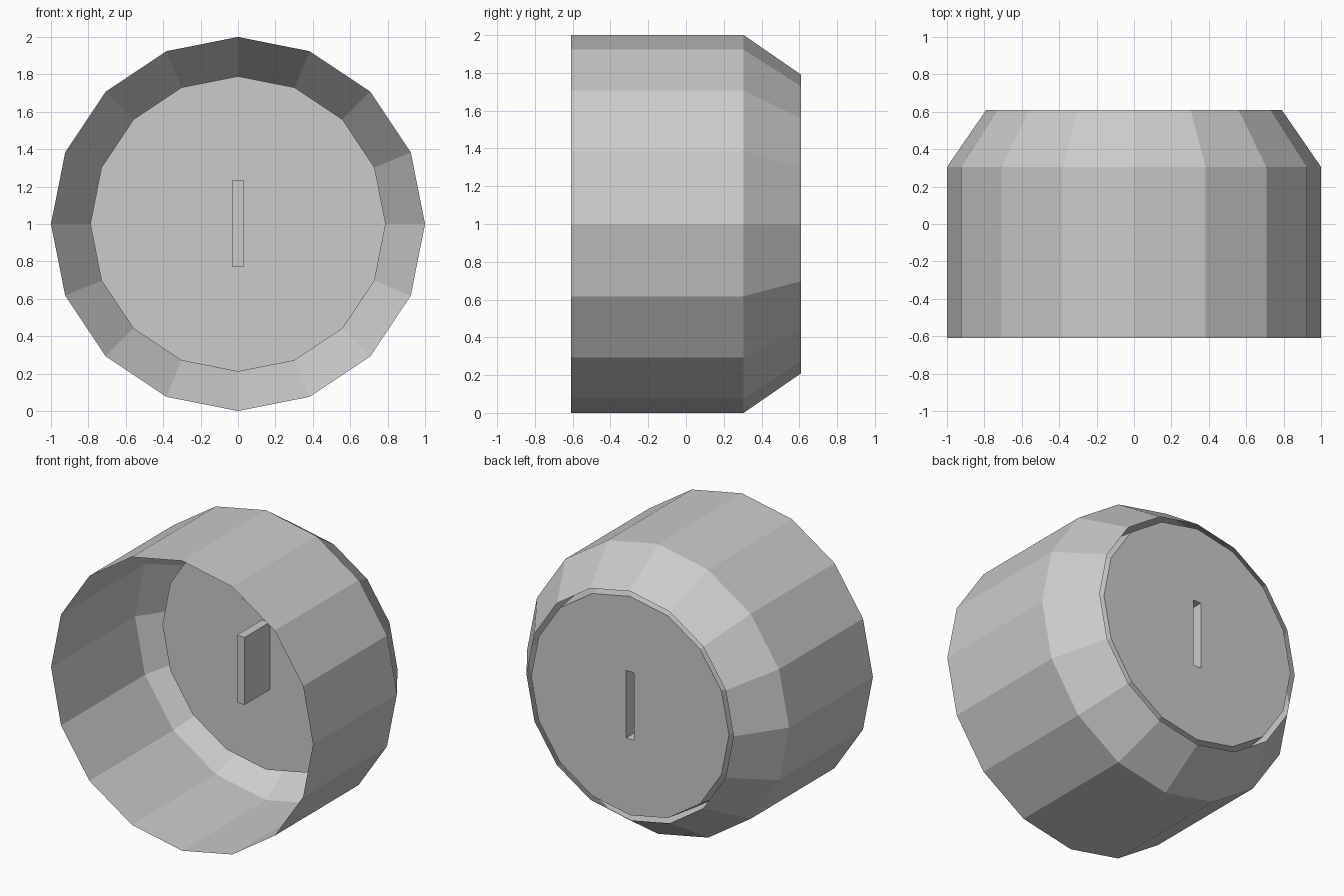
import bpy, bmesh, math

if "Cube" in bpy.data.objects:
    bpy.data.objects.remove(bpy.data.objects["Cube"])

SIDES = 16


def ring(bm, r, y):
    """16-sided loop of vertices around the y axis, centred at z = 1."""
    return [bm.verts.new((r * math.sin(2 * math.pi * i / SIDES), y,
                          1 + r * math.cos(2 * math.pi * i / SIDES)))
            for i in range(SIDES)]


def slot(bm, y):
    """Rectangular loop of the key slot."""
    return [bm.verts.new((x, y, z)) for x, z in
            ((-.03, .77), (.03, .77), (.03, 1.235), (-.03, 1.235))]


def bridge(bm, a, b):
    n = len(a)
    for i in range(n):
        j = (i + 1) % n
        bm.faces.new((a[i], a[j], b[j], b[i]))


def fill_between(bm, outer, hole):
    """Flat face with a hole in it."""
    edges = []
    for loop in (outer, hole):
        for i, v in enumerate(loop):
            w = loop[(i + 1) % len(loop)]
            edges.append(bm.edges.get((v, w)) or bm.edges.new((v, w)))
    bmesh.ops.triangle_fill(bm, use_beauty=True, edges=edges, normal=(0, 1, 0))


def finish(bm, name):
    bmesh.ops.recalc_face_normals(bm, faces=bm.faces[:])
    me = bpy.data.meshes.new(name)
    bm.to_mesh(me)
    bm.free()
    ob = bpy.data.objects.new(name, me)
    bpy.context.collection.objects.link(ob)
    return ob


# Open thin shell: straight wall, then taper to the back rim
bm = bmesh.new()
loops = [ring(bm, r, y) for r, y in ((1, -.61), (1, .305), (.79, .61))]
for a, b in zip(loops, loops[1:]):
    bridge(bm, a, b)
finish(bm, "outer_shell")

# Plug inside the taper, with a small gap to the rim, slotted back face
bm = bmesh.new()
hub_edge, front, back = ring(bm, .39, .305), ring(bm, .79, .305), ring(bm, .755, .61)
bridge(bm, hub_edge, front)
bridge(bm, front, back)
mouth, end = slot(bm, .61), slot(bm, .03)
fill_between(bm, back, mouth)

# Slot pocket, sticking out of the plug's front as a closed box
bridge(bm, mouth, end)
bm.faces.new(end)
finish(bm, "slotted_plug")

# Round hub plate around the pocket
bm = bmesh.new()
fill_between(bm, ring(bm, .39, .304), slot(bm, .304))
finish(bm, "hub_plate")
